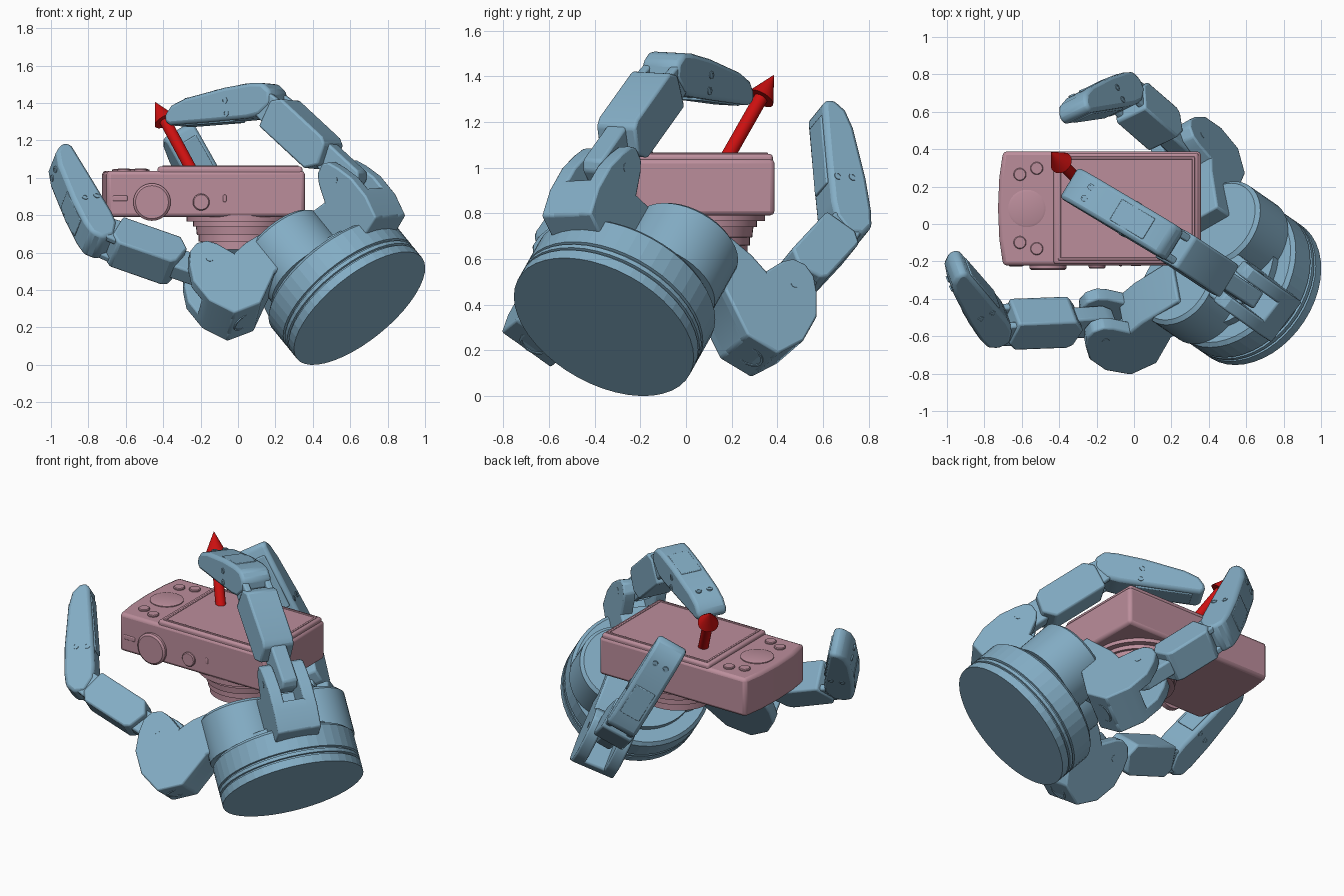
import bpy, bmesh, math
from mathutils import Vector as V, Matrix

if "Cube" in bpy.data.objects:
    bpy.data.objects.remove(bpy.data.objects["Cube"])


def material(name, rgb):
    m = bpy.data.materials.new(name)
    m.diffuse_color = (*rgb, 1)
    m.use_nodes = True
    m.node_tree.nodes["Principled BSDF"].inputs["Base Color"].default_value = m.diffuse_color
    return m


BLUE = material("steel_blue", (0.23, 0.42, 0.56))
PINK = material("dusty_pink", (0.50, 0.27, 0.33))
RED = material("red", (0.6, 0.005, 0.005))


def finish(name, bm, mat, bevel=0, smooth=True, seg=2):
    bmesh.ops.recalc_face_normals(bm, faces=bm.faces)
    me = bpy.data.meshes.new(name)
    bm.to_mesh(me)
    bm.free()
    ob = bpy.data.objects.new(name, me)
    bpy.context.collection.objects.link(ob)
    me.materials.append(mat)
    if bevel:
        b = ob.modifiers.new("bevel", "BEVEL")
        b.width, b.segments, b.limit_method = bevel, seg, "ANGLE"
        b.angle_limit = math.radians(35)
    if smooth:
        bpy.ops.object.select_all(action="DESELECT")
        ob.select_set(True)
        bpy.context.view_layer.objects.active = ob
        bpy.ops.object.shade_smooth_by_angle(angle=math.radians(30))
    return ob


def lathe(name, origin, axis, profile, mat, n=40, smooth=True):
    """Turned solid from (radius, height) pairs along an axis."""
    q = V((0, 0, 1)).rotation_difference(axis)
    bm = bmesh.new()
    rings = []
    for r, h in profile:
        rings.append([bm.verts.new(origin + q @ V((r * math.cos(2 * math.pi * i / n),
                                                   r * math.sin(2 * math.pi * i / n), h)))
                      for i in range(n)])
    for a, b in zip(rings, rings[1:]):
        for i in range(n):
            bm.faces.new((a[i], a[(i + 1) % n], b[(i + 1) % n], b[i]))
    bm.faces.new(rings[0])
    bm.faces.new(rings[-1])
    return finish(name, bm, mat, 0, smooth)


def slab(name, pts, origin, ex, ey, width, mat, offset=0, bevel=0.012):
    """Flat profile in the (ex, ey) plane, given a thickness across it."""
    ez = ex.cross(ey)
    bm = bmesh.new()
    sides = [[bm.verts.new(origin + ex * s + ey * t + ez * (offset + k * width / 2))
              for s, t in pts] for k in (-1, 1)]
    bm.faces.new(sides[0])
    bm.faces.new(sides[1])
    for i in range(len(pts)):
        j = (i + 1) % len(pts)
        bm.faces.new((sides[0][i], sides[0][j], sides[1][j], sides[1][i]))
    return finish(name, bm, mat, bevel)


def box(name, lo, hi, mat, bevel=0.01):
    lo, hi = V(lo), V(hi)
    bm = bmesh.new()
    bmesh.ops.create_cube(bm, size=1, matrix=Matrix.Translation((lo + hi) / 2)
                          @ Matrix.Diagonal((*(hi - lo), 1)))
    return finish(name, bm, mat, bevel, seg=3)


def button(name, pos, axis, r, h, mat):
    lathe(name, V(pos), V(axis), [(r, -0.02), (r, h * 0.6), (r * 0.88, h)], mat, 32)


# Palm frame: W is the palm axis, U points at the fixed finger
C0 = V((0.65, -0.36, 0.302))
W = V((-0.577, 0.40, 0.71)).normalized()
U = V((0.55, -0.45, 0.70))
U = (U - W * U.dot(W)).normalized()
R = W.cross(U)

# Palm drum with grooves
lathe("palm_drum", C0, W, [(0.43, 0), (0.43, 0.05), (0.416, 0.052), (0.416, 0.062),
                           (0.43, 0.064), (0.43, 0.085), (0.416, 0.087), (0.416, 0.097),
                           (0.43, 0.10), (0.43, 0.235), (0.41, 0.255), (0.33, 0.255),
                           (0.33, 0.30)], BLUE, 44, False)

# Knuckle profiles in (outward, along palm axis)
CHEEK = [(0.34, -0.04), (0.395, 0.09), (0.43, 0.135), (0.49, 0.15), (0.55, 0.125),
         (0.60, 0.06), (0.65, -0.05), (0.65, -0.22), (0.58, -0.38), (0.42, -0.40),
         (0.23, -0.25)]
CORE = [(0.0, 0.0), (0.28, -0.02), (0.36, -0.02), (0.40, -0.12), (0.65, -0.15), (0.65, -0.22),
        (0.58, -0.38), (0.42, -0.40), (0.23, -0.25), (0.0, -0.22)]
ARM = [(0.0, 0.04), (0.26, 0.02), (0.40, -0.02), (0.40, -0.38), (0.23, -0.25), (0.0, -0.22)]
LINK = [(0.2, -0.08), (0.24, -0.1), (0.58, -0.1), (0.63, -0.05), (0.6, 0.1), (0.22, 0.1),
        (0.16, 0.03)]
TIP = [(-0.08, 0.03), (-0.085, -0.04), (-0.04, -0.09), (0.04, -0.1), (0.2, -0.1),
       (0.45, -0.08), (0.54, -0.055), (0.585, -0.01), (0.59, 0.03), (0.56, 0.05), (0.3, 0.07),
       (0.08, 0.085), (0.0, 0.08)]


def finger(name, spread, shift, depth, reach, du, dv, pip, tip):
    out = (U * du + R * dv).normalized()
    s0 = C0 + W * 0.485 + R * spread
    k0 = s0 + V(shift)
    side = out.cross(W)

    def fit(pts):
        return [(r if r < 0.5 else 0.5 + (r - 0.5) * reach, h * depth if h < 0 else h)
                for r, h in pts]
    # Knuckle: arm, two fork cheeks and the floor between them
    slab(name + "_arm", fit(ARM), k0, out, W, 0.27, BLUE)
    slab(name + "_knuckle_core", fit(CORE), k0, out, W, 0.20, BLUE)
    for k in (-1, 1):
        slab(name + "_knuckle_cheek", fit(CHEEK), k0, out, W, 0.075, BLUE, k * 0.0975, 0.01)
    m = k0 + out * 0.49 + W * 0.03
    lathe(name + "_hinge_pin", m - side * 0.137, side, [(0.02, 0), (0.02, 0.274)], BLUE, 16)
    # Rotating lobe over the drum, with a motor boss under its knuckle
    if spread:
        lathe(name + "_lobe", s0, W, [(0.245, -0.23), (0.245, 0.025), (0.225, 0.045)], BLUE, 40)
        corner = k0 + out * 0.50 - W * 0.385 * depth
        lathe(name + "_motor_boss", corner, -W, [(0.065, 0), (0.065, 0.006), (0.055, 0.006),
                                                 (0.055, 0.001)], BLUE, 24)

    # Inner link with narrow tongues at both ends
    p, t = V(pip), V(tip)
    along = (p - m).normalized()
    length = (p - m).length
    d = (t - p).normalized()
    inward = (d - along * d.dot(along)).normalized()
    hinge = along.cross(inward)
    f = length / 0.7
    slab(name + "_inner_link", [(s * f, q) for s, q in LINK], m, along, inward, 0.20, BLUE)
    slab(name + "_inner_tongue", [(-0.07, -0.04), (-0.04, -0.08), (0.3, -0.08), (0.3, 0.06),
                                  (0, 0.07), (-0.06, 0.04)], m, along, inward, 0.10, BLUE)
    for k in (-1, 1):
        slab(name + "_link_fork", [(0.5 * f, -0.09), (length + 0.01, -0.07),
                                   (length + 0.06, -0.02), (length + 0.05, 0.04),
                                   (length - 0.02, 0.07), (0.5 * f, 0.08)],
             m, along, inward, 0.04, BLUE, k * 0.07, 0.01)

    # Outer link, back plate, pad and screws
    perp = hinge.cross(d)
    slab(name + "_fingertip", TIP, p, d, perp, 0.19, BLUE, 0, 0.03)
    slab(name + "_back_plate", [(0.07, -0.104), (0.28, -0.098), (0.28, -0.08), (0.07, -0.08)],
         p, d, perp, 0.13, BLUE, 0, 0.004)
    slab(name + "_grip_pad", [(0.18, 0.065), (0.52, 0.04), (0.52, 0.06), (0.18, 0.088)],
         p, d, perp, 0.13, BLUE, 0, 0.006)
    ring = [(0.018, 0), (0.018, 0.009), (0.01, 0.009), (0.01, 0.006)]
    for k in (-1, 1):
        for q in (0.04, -0.03):
            lathe(name + "_screw", p + d * 0.2 + perp * q + hinge * k * 0.09, hinge * k,
                  ring, BLUE, 12)
        lathe(name + "_tip_screw", p + d * 0.46 - perp * 0.076 + hinge * k * 0.035, -perp,
              ring, BLUE, 12)


finger("front_finger", -0.2, (-0.01, 0.01, 0.03), 0.86, 1, -0.53, -0.85,
       (-0.74, -0.54, 0.69), (-0.965, -0.21, 1.13))
finger("back_finger", 0.2, (-0.13, 0.02, 0.05), 0.86, 1, -0.86, 0.51,
       (-0.06, 0.695, 0.74), (-0.325, 0.61, 1.245))
finger("top_finger", 0, V((0.035, -0.045, 0.06)) - U * 0.11, 0.8, 0.5, 1, 0,
       (0.15, -0.075, 1.41), (-0.36, 0.23, 1.32))

# Camera lying face down: body with a bowed grip end
body = [(0.358, -0.222), (0.358, 0.388), (-0.70, 0.388), (-0.72, 0.25), (-0.727, 0.083),
        (-0.72, -0.08), (-0.70, -0.222)]
slab("camera_body", body, V((0, 0, 0.914)), V((1, 0, 0)), V((0, 1, 0)), 0.247, PINK, 0, 0.02)

# Screen with raised rim
box("screen_frame", (-0.43, -0.215, 1.0), (0.345, 0.38, 1.06), PINK, 0.015)
for lo, hi in [((-0.405, -0.195), (0.325, -0.18)), ((-0.405, 0.345), (0.325, 0.36)),
               ((-0.405, -0.195), (-0.39, 0.36)), ((0.31, -0.195), (0.325, 0.36))]:
    box("screen_rim", (*lo, 1.05), (*hi, 1.065), PINK, 0.004)

# Buttons on the back of the camera
button("control_pad", (-0.573, 0.083, 1.037), (0, 0, 1), 0.10, 0.01, PINK)
for sy in (-1, 1):
    for x, dy in ((-0.61, 0.182), (-0.52, 0.215)):
        button("small_button", (x, 0.083 + sy * dy, 1.037), (0, 0, 1), 0.034, 0.012, PINK)

# Controls on the top edge of the camera
button("mode_dial", (-0.46, -0.222, 0.87), (0, -1, 0), 0.10, 0.025, PINK)
button("shutter_button", (-0.197, -0.222, 0.87), (0, -1, 0), 0.045, 0.015, PINK)
box("power_slider", (-0.67, -0.226, 0.875), (-0.59, -0.2, 0.905), PINK, 0.006)
box("microphone_slot", (-0.08, -0.226, 0.87), (-0.062, -0.2, 0.91), PINK, 0.006)

# Stepped lens barrel
lathe("lens", V((0.01, 0.06, 0.80)), V((0, 0, -1)),
      [(0.285, 0), (0.285, 0.033), (0.25, 0.034), (0.25, 0.06), (0.235, 0.061), (0.23, 0.105),
       (0.22, 0.106), (0.22, 0.14), (0.21, 0.141), (0.21, 0.182), (0.18, 0.182),
       (0.12, 0.15)], PINK, 48)

# Arrow rising from the screen
tip = V((-0.444, 0.385, 1.405))
base = V((-0.15, 0.075, 0.86))
L = (tip - base).length
lathe("arrow", base, (tip - base).normalized(),
      [(0.031, 0), (0.031, L - 0.13), (0.062, L - 0.13), (0.001, L)], RED, 24)
